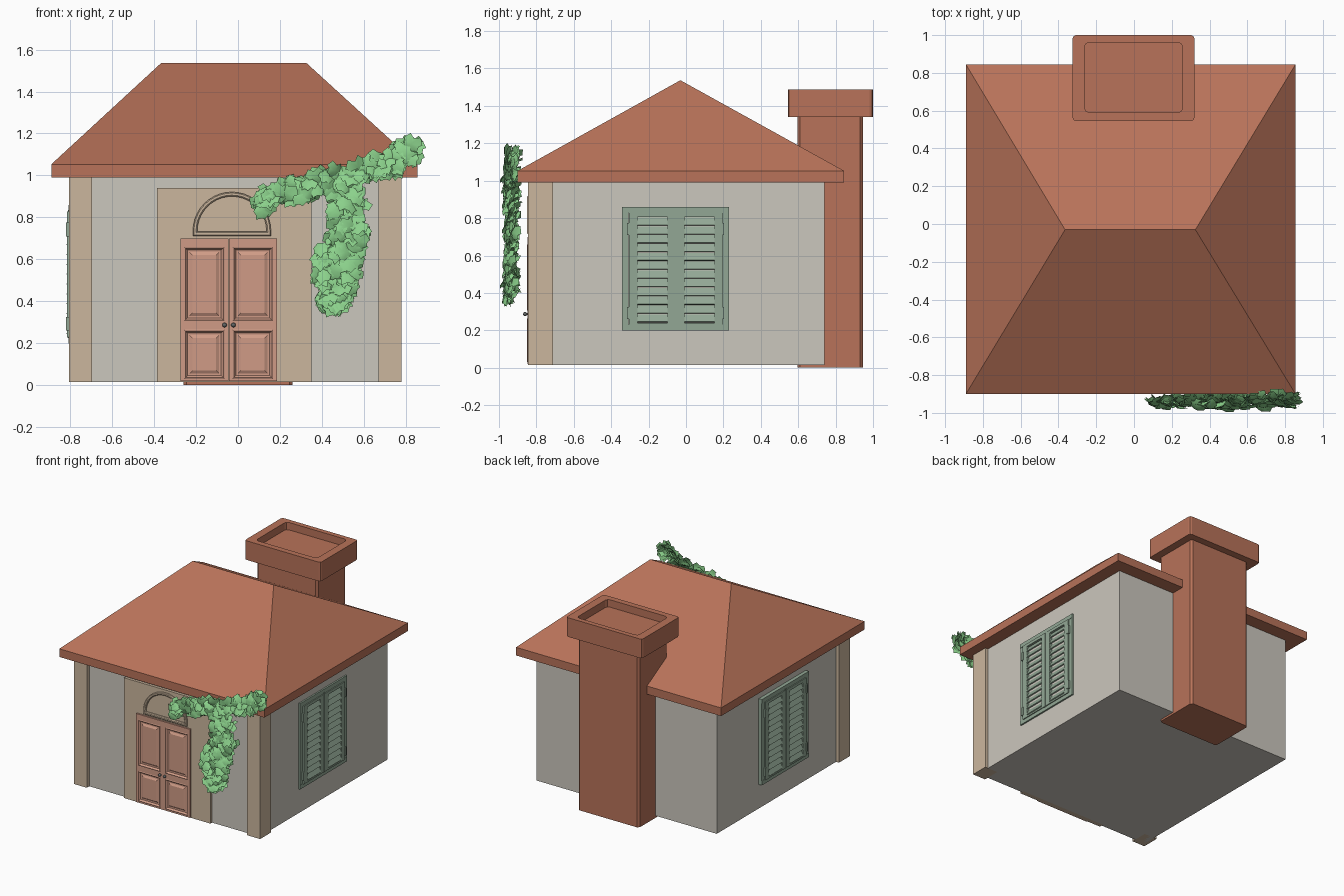
import bpy, bmesh, math, random
from mathutils import Matrix, Vector

if "Cube" in bpy.data.objects:
    bpy.data.objects.remove(bpy.data.objects["Cube"])

random.seed(4)


def material(name, rgb):
    m = bpy.data.materials.new(name)
    m.diffuse_color = (*rgb, 1)
    m.use_nodes = True
    m.node_tree.nodes["Principled BSDF"].inputs["Base Color"].default_value = m.diffuse_color
    return m


BRICK = material("terracotta", (0.48, 0.17, 0.10))
PLASTER = material("plaster", (0.60, 0.57, 0.51))
STONE = material("stone", (0.60, 0.47, 0.34))
DOOR = material("door_paint", (0.63, 0.33, 0.24))
SHUTTER = material("shutter_paint", (0.29, 0.39, 0.30))
IRON = material("iron", (0.12, 0.13, 0.13))
LEAF = material("ivy_green", (0.26, 0.64, 0.26))


def finish(name, bm, mat, fix=True):
    if fix:
        bmesh.ops.recalc_face_normals(bm, faces=bm.faces)
    me = bpy.data.meshes.new(name)
    bm.to_mesh(me)
    bm.free()
    me.materials.append(mat)
    ob = bpy.data.objects.new(name, me)
    bpy.context.collection.objects.link(ob)
    return ob


def add_box(bm, x0, x1, y0, y1, z0, z1, tilt=0):
    c = Vector(((x0 + x1) / 2, (y0 + y1) / 2, (z0 + z1) / 2))
    m = Matrix.Translation(c) @ Matrix.Rotation(tilt, 4, 'Y') @ Matrix.Diagonal(
        (abs(x1 - x0), abs(y1 - y0), abs(z1 - z0), 1))
    bmesh.ops.create_cube(bm, size=1, matrix=m)


def boxes(name, mat, *dims):
    bm = bmesh.new()
    for d in dims:
        add_box(bm, *d)
    return finish(name, bm, mat)


def add_loft(bm, loops, caps=(True, True)):
    rings = [[bm.verts.new(p) for p in loop] for loop in loops]
    n = len(rings[0])
    for a, b in zip(rings, rings[1:]):
        for i in range(n):
            j = (i + 1) % n
            bm.faces.new((a[i], a[j], b[j], b[i]))
    if caps[0]:
        bm.faces.new(rings[0][::-1])
    if caps[1]:
        bm.faces.new(rings[-1])


def loft(name, mat, loops, caps=(True, True)):
    bm = bmesh.new()
    add_loft(bm, loops, caps)
    bmesh.ops.remove_doubles(bm, verts=bm.verts, dist=1e-5)
    return finish(name, bm, mat)


def round_rect(x0, x1, y0, y1, r, z, seg=2):
    pts = []
    for k, (cx, cy) in enumerate(((x1 - r, y1 - r), (x0 + r, y1 - r),
                                  (x0 + r, y0 + r), (x1 - r, y0 + r))):
        for i in range(seg + 1):
            a = math.pi / 2 * (k + i / seg)
            pts.append((cx + r * math.cos(a), cy + r * math.sin(a), z))
    return pts


# Walls, front corner pilasters and the door surround
boxes("walls", PLASTER, (-0.78, 0.755, -0.815, 0.74, 0.015, 1.0))
for side, x0, x1 in (("left", -0.805, -0.695), ("right", 0.67, 0.78)):
    boxes(side + "_pilaster", STONE, (x0, x1, -0.845, -0.71, 0.015, 0.995))
boxes("door_surround", STONE, (-0.385, 0.35, -0.835, -0.80, 0.015, 0.94))

# Hipped roof with a flat soffit
eave = [(-0.89, -0.9), (0.855, -0.9), (0.855, 0.845), (-0.89, 0.845)]
ridge = [(-0.365, -0.03, 1.537), (0.325, -0.03, 1.537)]
loft("roof", BRICK, [[(x, y, 0.99) for x, y in eave], [(x, y, 1.053) for x, y in eave],
                     [ridge[0], ridge[1], ridge[1], ridge[0]]], (True, False))

# Chimney shaft and hollow cap
loft("chimney_shaft", BRICK, [round_rect(-0.26, 0.26, 0.595, 0.945, 0.015, z, 1) for z in (0, 1.36)])
loft("chimney_cap", BRICK, [
    round_rect(-0.325, 0.32, 0.545, 1.0, 0.018, 1.34), round_rect(-0.325, 0.32, 0.545, 1.0, 0.018, 1.487),
    round_rect(-0.262, 0.257, 0.59, 0.962, 0.025, 1.487), round_rect(-0.262, 0.257, 0.59, 0.962, 0.025, 1.43)])


# Double door: stiles and rails around moulded panels
def door_leaf(name, x0, x1):
    px0, px1, face, back = x0 + 0.018, x1 - 0.018, -0.848, -0.81
    panels = ((0.03, 0.265), (0.305, 0.66))
    bm = bmesh.new()
    for d in ((x0, px0, 0.02, 0.70), (px1, x1, 0.02, 0.70), (px0, px1, 0.02, 0.03),
              (px0, px1, 0.265, 0.305), (px0, px1, 0.66, 0.70)):
        add_box(bm, d[0], d[1], face, back, d[2], d[3])
    for z0, z1 in panels:
        loops = []
        for i, y in ((0, face), (0.006, face - 0.003), (0.016, face + 0.010),
                     (0.026, face + 0.010), (0.040, face + 0.002)):
            loops.append([(px0 + i, y, z0 + i), (px1 - i, y, z0 + i),
                          (px1 - i, y, z1 - i), (px0 + i, y, z1 - i)])
        add_loft(bm, loops, (False, True))
    finish(name, bm, DOOR)


door_leaf("left_door", -0.275, -0.046)
door_leaf("right_door", -0.044, 0.185)
for side, x in (("left", -0.064), ("right", -0.022)):
    bm = bmesh.new()
    rot = Matrix.Translation((x, -0.852, 0.287)) @ Matrix.Rotation(math.pi / 2, 4, 'X')
    bmesh.ops.create_cone(bm, cap_ends=True, segments=12, radius1=0.005, radius2=0.005,
                          depth=0.02, matrix=rot)
    bmesh.ops.create_uvsphere(bm, u_segments=12, v_segments=8, radius=0.011,
                              matrix=Matrix.Translation((x, -0.860, 0.287)))
    for f in bm.faces:
        f.smooth = True
    finish(side + "_door_knob", bm, IRON)


# Arched moulding above the door
def arch_outline(inset, y):
    cx, r = -0.029, 0.186 - inset
    arc = [(cx + r * math.cos(math.pi * i / 20), y, 0.735 + r * math.sin(math.pi * i / 20))
           for i in range(21)]
    return arc + [(cx - r, y, 0.712 + inset), (cx + r, y, 0.712 + inset)]


loft("door_arch", STONE, [arch_outline(i, y) for i, y in (
    (0, -0.825), (0, -0.844), (0.005, -0.849), (0.015, -0.849), (0.021, -0.844), (0.021, -0.825))],
    (False, False))


# Louvred shutters: outer frame, two leaves, slats and hinges
def shutters(name, s, off):
    bm = bmesh.new()

    def part(d0, d1, y0, y1, z0, z1, tilt=0):
        add_box(bm, *sorted((s * (off + d0), s * (off + d1))), y0, y1, z0, z1, s * tilt)

    for z in (0.20, 0.828):
        part(-0.02, 0.015, -0.341, 0.23, z, z + 0.032)
    for y in (-0.341, 0.196):
        part(-0.02, 0.013, y, y + 0.034, 0.21, 0.85)
    part(-0.02, 0.018, -0.07, -0.043, 0.225, 0.835)
    for y0, y1 in ((-0.305, -0.058), (-0.054, 0.194)):
        a, b = y0 + 0.047, y1 - 0.042
        part(-0.02, 0.022, y0, a, 0.228, 0.828)
        part(-0.02, 0.022, b, y1, 0.228, 0.828)
        part(-0.02, 0.022, a, b, 0.228, 0.240)
        part(-0.02, 0.022, a, b, 0.805, 0.828)
        for i in range(12):
            z = 0.264 + i * 0.047
            part(0.009, 0.017, a, b, z - 0.022, z + 0.022, -0.45)
    for y in (-0.316, 0.186):
        for z in (0.26, 0.71):
            part(0, 0.027, y, y + 0.018, z, z + 0.065)
    finish(name, bm, SHUTTER)


shutters("right_shutters", 1, 0.752)
shutters("left_shutters", -1, 0.792)

# Ivy: stems with domed, lobed leaves scattered about them (x, z, spread)
HALF = [(0.3, -0.05), (0.55, 0.3), (0.42, 0.42), (0.40, 0.70), (0.2, 0.78)]
OUTLINE = [(0, 0.1)] + HALF + [(0, 1)] + [(-u, v) for u, v in HALF[::-1]]
VINES = [("ivy_eave", 135, [(0.09, 0.85, 0.035), (0.2, 0.92, 0.035), (0.33, 0.95, 0.05), (0.5, 0.99, 0.05),
                            (0.66, 1.04, 0.04), (0.79, 1.10, 0.055), (0.83, 1.13, 0.03)]),
         ("ivy_drop", 150, [(0.52, 0.95, 0.09), (0.53, 0.8, 0.08), (0.53, 0.7, 0.075),
                            (0.47, 0.57, 0.11), (0.48, 0.45, 0.075), (0.43, 0.39, 0.03)])]


def add_leaf(bm, x, y, z):
    size = random.uniform(0.075, 0.105)
    rot = (Matrix.Rotation(random.uniform(-0.6, 0.6), 3, 'Z')
           @ Matrix.Rotation(random.uniform(-0.75, 0.35), 3, 'X')
           @ Matrix.Rotation(random.uniform(-0.8, 0.8), 3, 'Y'))

    def vert(u, v):
        w = v - 0.42
        p = rot @ Vector((u, -0.12 + 0.75 * (u * u + w * w), -w)) * size
        return bm.verts.new((x + p.x, min(-0.872, max(-1.0, y + p.y)), z + p.z))

    mid = vert(0, 0.42)
    ring = [vert(u, v) for u, v in OUTLINE]
    for i in range(len(ring)):
        f = bm.faces.new((mid, ring[i - 1], ring[i]))
        f.smooth = True


for name, count, path in VINES:
    bm = bmesh.new()
    for i in range(count):
        t = (i + random.random()) / count * (len(path) - 1)
        k = min(int(t), len(path) - 2)
        x, z, r = (a + (b - a) * (t - k) for a, b in zip(path[k], path[k + 1]))
        ang, d = random.uniform(0, 2 * math.pi), r * math.sqrt(random.random())
        add_leaf(bm, x + d * math.cos(ang), random.uniform(-0.965, -0.915), z + d * math.sin(ang))
    finish(name + "_leaves", bm, LEAF, False)
    cu = bpy.data.curves.new(name + "_stem", 'CURVE')
    cu.dimensions, cu.bevel_depth, cu.bevel_resolution = '3D', 0.005, 1
    sp = cu.splines.new('POLY')
    sp.points.add(len(path) - 1)
    for p, (x, z, r) in zip(sp.points, path):
        p.co = (x, -0.925, z, 1)
    cu.materials.append(LEAF)
    bpy.context.collection.objects.link(bpy.data.objects.new(name + "_stem", cu))
